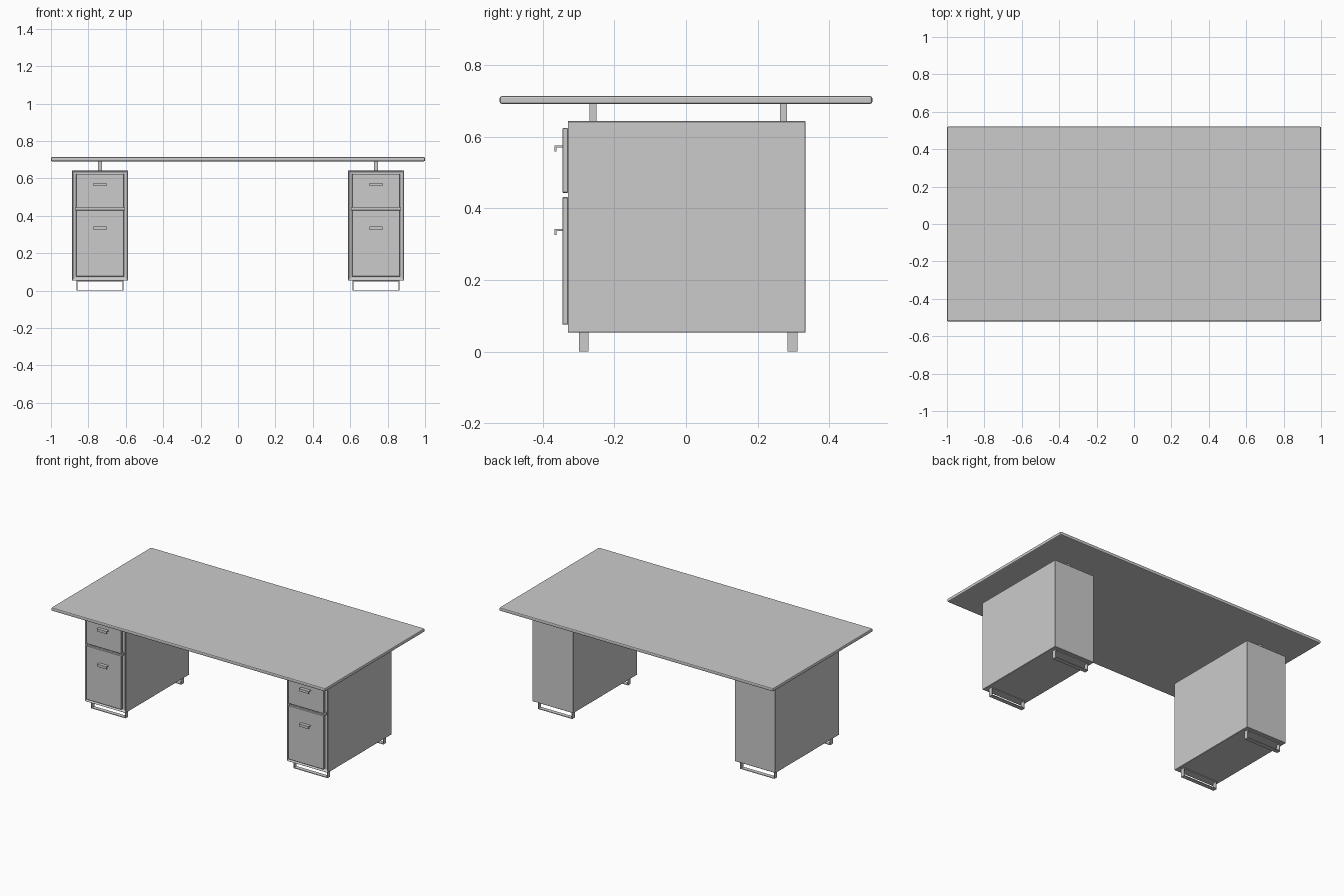
import bpy, bmesh
from mathutils import Vector

if "Cube" in bpy.data.objects:
    bpy.data.objects.remove(bpy.data.objects["Cube"])


def finish(name, bm, mirror=True, bevel=0.0, segments=1):
    bmesh.ops.recalc_face_normals(bm, faces=bm.faces)
    mesh = bpy.data.meshes.new(name)
    bm.to_mesh(mesh)
    bm.free()
    ob = bpy.data.objects.new(name, mesh)
    bpy.context.collection.objects.link(ob)
    if bevel:
        mod = ob.modifiers.new("bevel", "BEVEL")
        mod.width, mod.segments = bevel, segments
    if mirror:
        ob.modifiers.new("mirror", "MIRROR")
    return ob


def box_mesh(x, y, z):
    bm = bmesh.new()
    bmesh.ops.create_cube(bm, size=1)
    for v in bm.verts:
        v.co = Vector([a + (c + 0.5) * (b - a) for c, (a, b) in zip(v.co, (x, y, z))])
    return bm


def prism(name, profile, axis, lo, hi, bevel=0.0):
    """Extrude a 2D profile along x (axis 0) or y (axis 1)."""
    bm = bmesh.new()
    pts = [(lo, a, b) if axis == 0 else (a, lo, b) for a, b in profile]
    face = bm.faces.new([bm.verts.new(p) for p in pts])
    ext = bmesh.ops.extrude_face_region(bm, geom=[face])
    move = Vector((hi - lo, 0, 0)) if axis == 0 else Vector((0, hi - lo, 0))
    bmesh.ops.translate(bm, vec=move,
                        verts=[g for g in ext["geom"] if isinstance(g, bmesh.types.BMVert)])
    return finish(name, bm, bevel=bevel)


# Table top with eased edges
finish("table_top", box_mesh((-1, 1), (-0.52, 0.52), (0.691, 0.713)),
       mirror=False, bevel=0.006, segments=2)

# Pedestal cabinet: box with a recessed front inside a thin rim (mirrored to the left)
CX = 0.738
bm = box_mesh((0.589, 0.887), (-0.331, 0.334), (0.053, 0.643))
bm.normal_update()
front = min(bm.faces, key=lambda f: f.calc_center_median().y)
bmesh.ops.inset_region(bm, faces=[front], thickness=0.016)
bmesh.ops.translate(bm, verts=front.verts, vec=(0, 0.012, 0))
finish("cabinet", bm, bevel=0.002)

# Drawer fronts and their angled pulls
for label, z0, z1, pull in (("upper", 0.443, 0.624, 0.575), ("lower", 0.075, 0.431, 0.342)):
    finish(label + "_drawer", box_mesh((CX - 0.128, CX + 0.128), (-0.345, -0.329), (z0, z1)),
           bevel=0.002)
    t = 0.005
    prism(label + "_pull",
          [(-0.343, pull), (-0.367, pull), (-0.367, pull - 0.017), (-0.367 + t, pull - 0.017),
           (-0.367 + t, pull - t), (-0.343, pull - t)], 0, CX - 0.035, CX + 0.035)

# Rail between the drawers
finish("drawer_rail", box_mesh((CX - 0.134, CX + 0.134), (-0.329, -0.318), (0.429, 0.445)))

# Posts holding the top, and flat-bar loop feet
for label, post_y, foot_y in (("front", -0.26, -0.285), ("back", 0.272, 0.297)):
    finish(label + "_post", box_mesh((CX - 0.010, CX + 0.010),
                                     (post_y - 0.010, post_y + 0.010), (0.642, 0.692)))
    bm = box_mesh((CX - 0.125, CX + 0.125), (foot_y - 0.0135, foot_y + 0.0135), (0, 0.053))
    bm.normal_update()
    ends = [f for f in bm.faces if abs(f.normal.y) > 0.9]
    bmesh.ops.inset_individual(bm, faces=ends, thickness=0.006)
    bmesh.ops.bridge_loops(bm, edges=list({e for f in ends for e in f.edges}))
    bmesh.ops.delete(bm, geom=ends, context="FACES_ONLY")
    finish(label + "_foot", bm)
